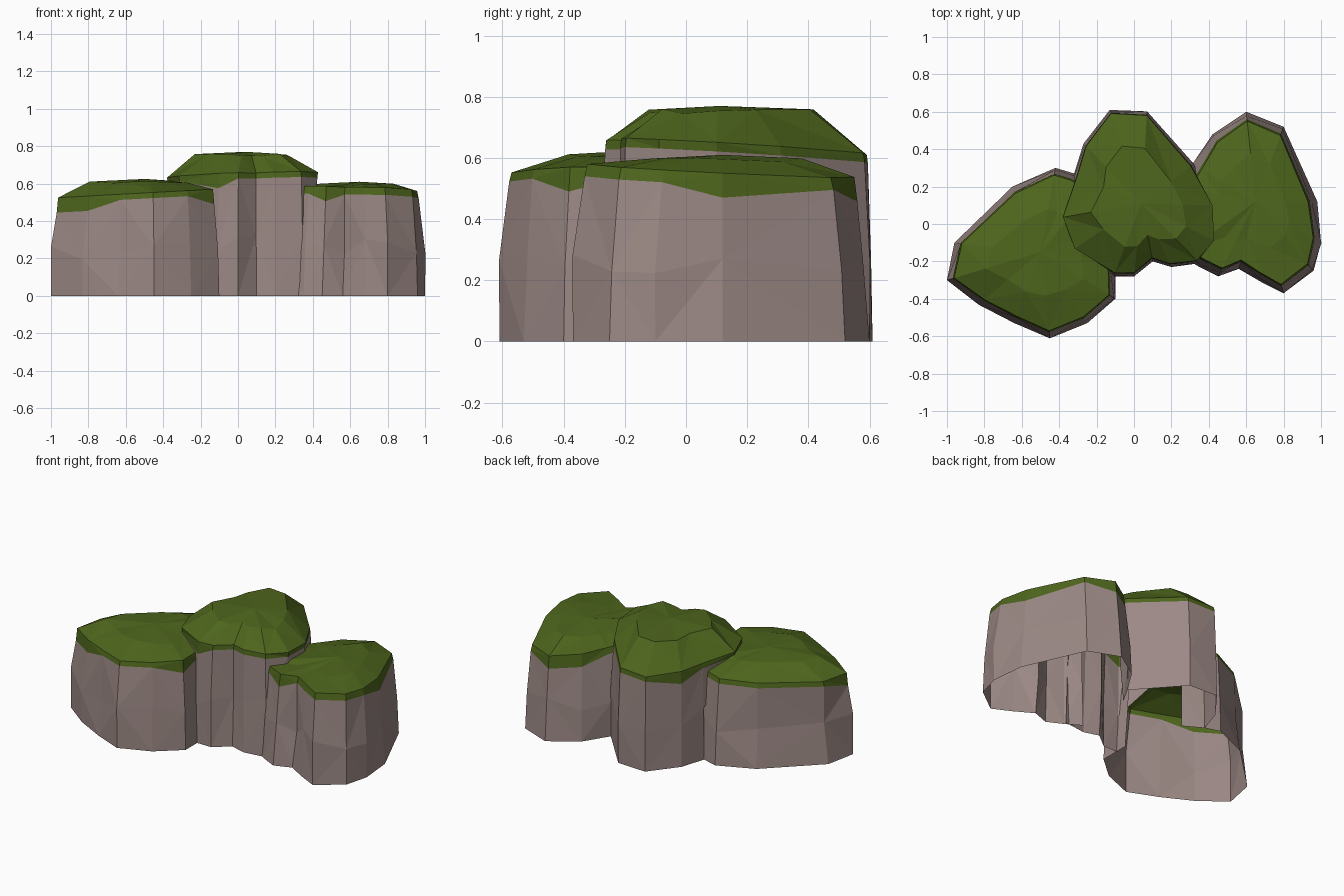
import bpy
import bmesh
import random
from mathutils import Vector

random.seed(7)
cube = bpy.data.objects.get("Cube")
if cube:
    bpy.data.objects.remove(cube, do_unlink=True)


def make_material(name, colour):
    material = bpy.data.materials.new(name)
    material.use_nodes = True
    material.diffuse_color = colour
    shader = material.node_tree.nodes["Principled BSDF"]
    shader.inputs["Base Color"].default_value = colour
    return material


STONE = make_material("stone", (0.33, 0.25, 0.235, 1))
GRASS = make_material("grass", (0.076, 0.132, 0.012, 1))


def make_object(name, material, rings, is_gap=None, peak=None):
    """Join closed rings from low to high, optionally closing them at a peak."""
    bm = bmesh.new()
    rows = [[bm.verts.new(point) for point in ring] for ring in rings]
    count = len(rows[0])
    for level, (low, high) in enumerate(zip(rows, rows[1:])):
        for i in range(count):
            if is_gap and is_gap(level, i):
                continue
            j = (i + 1) % count
            # alternate the diagonals for a chiselled look
            if (i + level) % 2:
                bm.faces.new((low[i], low[j], high[j]))
                bm.faces.new((low[i], high[j], high[i]))
            else:
                bm.faces.new((low[i], low[j], high[i]))
                bm.faces.new((low[j], high[j], high[i]))
    if peak:
        summit = bm.verts.new(peak)
        for i in range(count):
            bm.faces.new((rows[-1][i], rows[-1][(i + 1) % count], summit))
    loose = [vert for vert in bm.verts if not vert.link_faces]
    bmesh.ops.delete(bm, geom=loose, context="VERTS")
    mesh = bpy.data.meshes.new(name)
    bm.to_mesh(mesh)
    bm.free()
    mesh.materials.append(material)
    obj = bpy.data.objects.new(name, mesh)
    bpy.context.scene.collection.objects.link(obj)


def make_lump(name, outline, walls, peak, rim_height, slope, lip, pull, hang=False):
    """Build one rock with its grass cap.

    walls marks each corner and the side after it: V is open, D is open with
    grass hanging deep, H is a side against another lump. Open corners lean
    inwards; hidden corners overhang a little.
    """
    peak = Vector(peak)
    slope = Vector(slope)
    foot, middle, edge, rim, shoulder = [], [], [], [], []
    for i, corner in enumerate(outline):
        base = Vector((*corner, 0))
        inward = peak - base
        inward.z = 0
        inward.normalize()
        hidden = walls[i] == "H" and walls[i - 1] == "H"
        top = base + inward * (-pull if hidden else pull)
        top.z = rim_height + slope.dot(base - peak)

        skirt = top.lerp(base, 0.2)
        skirt.z = top.z - (0.08 if walls[i] == "D" else lip)

        # bulge halfway up, or only a short lip of rock on overhangs
        rise = 0.85 if hidden else random.uniform(0.4, 0.6)
        half = base.lerp(skirt, rise)
        half += inward * random.uniform(-pull, pull) / 2
        inner = peak.lerp(top, random.uniform(0.55, 0.65))
        inner.z = peak.z - random.uniform(0.01, 0.025)
        foot.append(base)
        middle.append(half)
        edge.append(skirt)
        rim.append(top)
        shoulder.append(inner)

    def is_gap(level, i):
        return walls[i] == "H" and not (hang and level)

    make_object(name + "_rock", STONE, [foot, middle, edge], is_gap=is_gap)
    make_object(name + "_grass", GRASS, [edge, rim, shoulder], peak=peak)


# low lump on the right, reaching forward
right_outline = [
    (-0.2, 0.2), (-0.32, 0.27), (-0.42, 0.3), (-0.65, 0.2), (-0.96, -0.1),
    (-1, -0.3), (-0.83, -0.43), (-0.64, -0.53), (-0.45, -0.61),
    (-0.25, -0.53), (-0.1, -0.4), (-0.1, -0.2), (-0.1, 0),
]
make_lump("right_lump", right_outline, "VVVVVDDVVVDHH", (-0.5, -0.15, 0.625),
          rim_height=0.55, slope=(0.05, 0, 0), lip=0.03, pull=0.04)

# tall lump in the centre, overhanging its neighbours
centre_outline = [
    (-0.11, -0.28), (0, -0.28), (0.1, -0.2), (0.2, -0.23), (0.35, -0.21),
    (0.41, -0.08), (0.4, 0.1), (0.32, 0.32), (0.07, 0.6), (-0.13, 0.61),
    (-0.27, 0.43), (-0.32, 0.27), (-0.36, 0.04), (-0.3, -0.12),
]
make_lump("centre_lump", centre_outline, "DVVVHHHVVVDHHH", (0.04, 0.11, 0.77),
          rim_height=0.64, slope=(0.03, -0.05, 0), lip=0.03, pull=0.02, hang=True)

# low lump on the left
left_outline = [
    (0.25, -0.17), (0.35, -0.23), (0.45, -0.28), (0.56, -0.24), (0.68, -0.31),
    (0.8, -0.37), (0.96, -0.25), (1, -0.1), (0.98, 0.12), (0.8, 0.52),
    (0.6, 0.6), (0.42, 0.48), (0.32, 0.32), (0.25, 0.2),
]
make_lump("left_lump", left_outline, "VVDVVVVVDVDDVH", (0.65, 0.12, 0.61),
          rim_height=0.56, slope=(-0.03, -0.05, 0), lip=0.04, pull=0.05)
